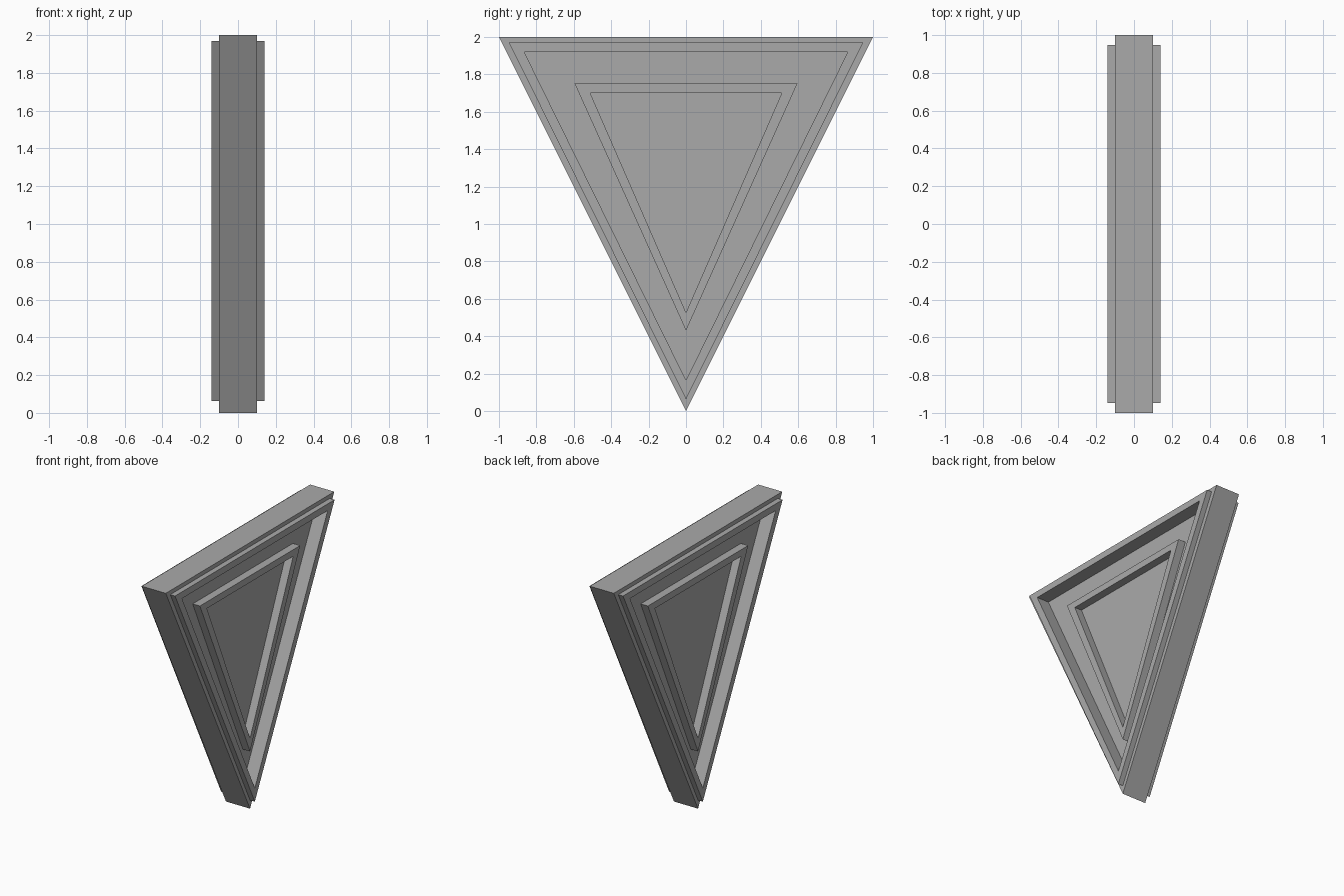
import bpy
import bmesh

cube = bpy.data.objects.get("Cube")
if cube:
    bpy.data.objects.remove(cube, do_unlink=True)

grey = bpy.data.materials.new("plain grey")
grey.use_nodes = True
grey.diffuse_color = (0.4, 0.4, 0.4, 1)
grey.node_tree.nodes["Principled BSDF"].inputs["Base Color"].default_value = (0.4, 0.4, 0.4, 1)

# Nested triangles: half width, top height, tip height
OUTER = (1.0, 2.0, 0.0)
RIM_OUT = (0.947, 1.97, 0.063)
RIM_IN = (0.865, 1.92, 0.165)
PANEL_OUT = (0.595, 1.75, 0.43)
PANEL_IN = (0.512, 1.70, 0.527)

# Stepped section from the slab edge to the sunken centre: triangle, distance from mid plane
STEPS = [(OUTER, 0.10), (RIM_OUT, 0.10), (RIM_OUT, 0.14), (RIM_IN, 0.14), (RIM_IN, 0.04),
         (PANEL_OUT, 0.04), (PANEL_OUT, 0.10), (PANEL_IN, 0.10), (PANEL_IN, 0.04)]


def triangle_loop(bm, size, x):
    half, top, tip = size
    return [bm.verts.new(p) for p in ((x, -half, top), (x, half, top), (x, 0, tip))]


# Loft the section through from one side to the other
bm = bmesh.new()
section = [(s, -x) for s, x in reversed(STEPS)] + STEPS
loops = [triangle_loop(bm, s, x) for s, x in section]
for a, b in zip(loops, loops[1:]):
    for i in range(3):
        j = (i + 1) % 3
        bm.faces.new((a[i], a[j], b[j], b[i]))
bm.faces.new(loops[0])
bm.faces.new(loops[-1])
bmesh.ops.recalc_face_normals(bm, faces=bm.faces)

mesh = bpy.data.meshes.new("triangular_panel")
bm.to_mesh(mesh)
bm.free()
mesh.materials.append(grey)
panel = bpy.data.objects.new("triangular_panel", mesh)
bpy.context.collection.objects.link(panel)
